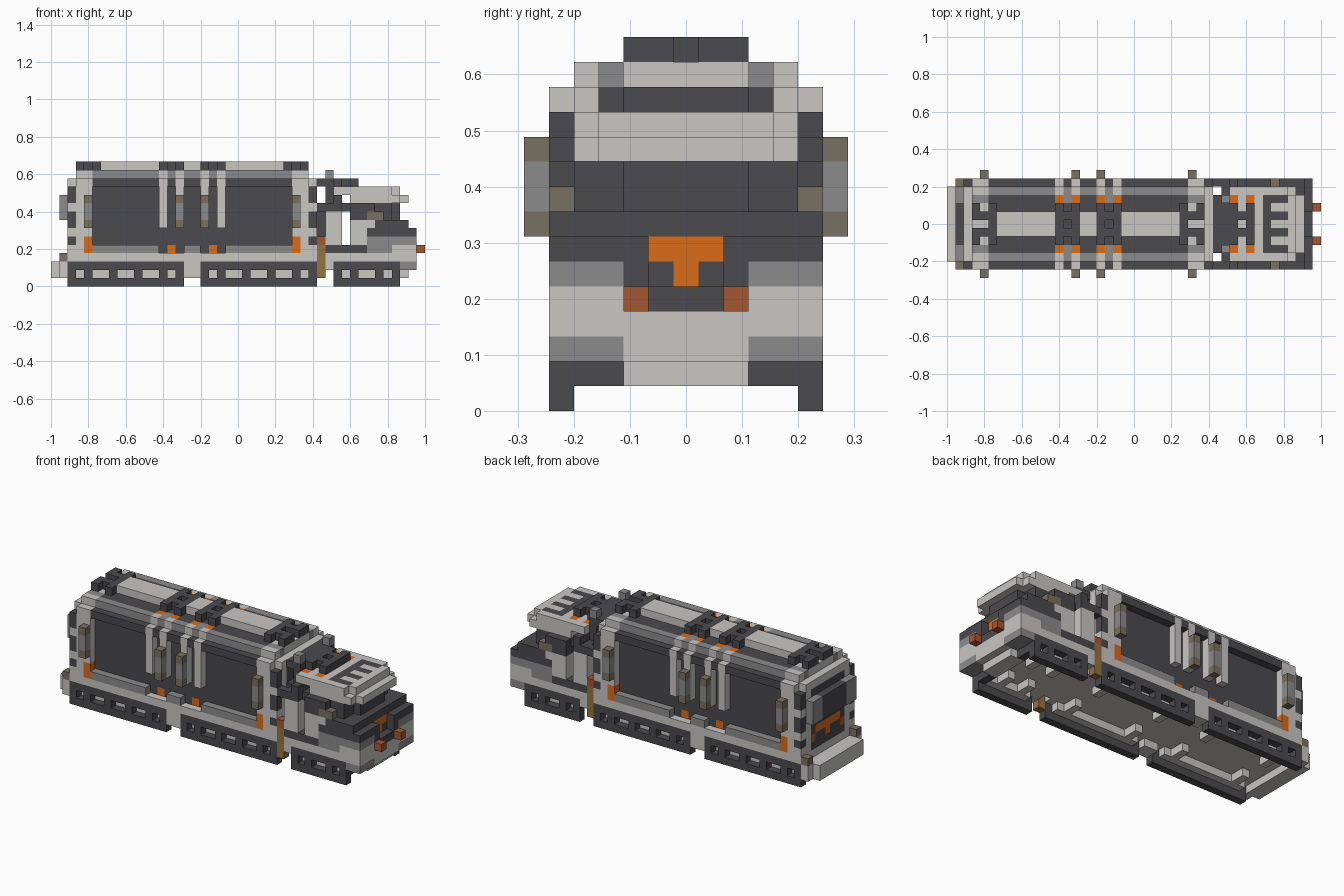
import bpy, bmesh
from mathutils import Vector

if "Cube" in bpy.data.objects:
    bpy.data.objects.remove(bpy.data.objects["Cube"], do_unlink=True)

UNIT = 2 / 45
COLOURS = {
    "dark": (0.069, 0.069, 0.077), "mid": (0.26, 0.26, 0.26),
    "light": (0.58, 0.57, 0.55), "orange": (0.71, 0.15, 0.01),
    "rust": (0.37, 0.095, 0.034), "brown": (0.188, 0.16, 0.124),
    "ochre": (0.3, 0.17, 0.05),
}
NAMES = list(COLOURS)
materials = []
for name, rgb in COLOURS.items():
    m = bpy.data.materials.new(name + " paint")
    m.use_nodes = True
    m.diffuse_color = (*rgb, 1)
    m.node_tree.nodes["Principled BSDF"].inputs["Base Color"].default_value = (*rgb, 1)
    materials.append(m)

cells = {}
part = "chassis"


def fill(colour, xs, ys, zs):
    """Fill block ranges, mirrored in y; a colour of None carves."""
    for i in range(*xs):
        for a in range(*ys):
            for k in range(*zs):
                for j in {a, -a}:
                    if colour:
                        cells[i, j, k] = (part, colour)
                    else:
                        cells.pop((i, j, k), None)


# Chassis and bumpers
fill("light", (2, 44), (0, 6), (2, 4))
fill("mid", (42, 44), (3, 6), (2, 3))
fill("light", (16, 18), (4, 6), (1, 2))
fill("dark", (41, 42), (3, 6), (1, 2))
fill("light", (41, 43), (0, 3), (1, 2))
part = "rear_bumper"
fill("light", (0, 2), (0, 5), (1, 3))
fill("light", (1, 2), (5, 6), (1, 3))
fill("brown", (1, 2), (5, 6), (3, 4))

# Side track skirts with a repeating row of openings
part = "track_skirts"
for start, end in ((2, 16), (18, 32), (34, 42)):
    fill("dark", (start, end), (5, 6), (0, 3))
    fill("light", (start + 1, end - 1), (4, 5), (1, 2))
    for i in (start + 2, end - 3):
        fill("light", (i, i + 1), (2, 4), (1, 2))
    openings = [start + 1, end - 2]
    for s in range(start + 3, end - 3, 3):
        openings += [s, s + 1]
    for i in openings:
        fill(None, (i, i + 1), (5, 6), (1, 2))

# Main container with stepped roof
part = "container"
fill("dark", (3, 31), (0, 5), (4, 13))
fill("dark", (3, 31), (5, 6), (12, 13))
fill("dark", (3, 31), (0, 4), (13, 14))
fill("mid", (3, 31), (4, 5), (13, 14))
fill("light", (6, 28), (0, 2), (14, 15))
for a, b in ((5, 13), (16, 18), (21, 29)):
    fill("mid", (a, b), (5, 6), (4, 5))
for i in (14, 19):
    fill("orange", (i, i + 1), (4, 5), (4, 5))

# End frames with corner blocks
part = "end_frames"
for a, post, corner in ((3, 4, 2), (29, 29, 31)):
    fill("light", (a, a + 2), (0, 6), (4, 13))
    fill("light", (a, a + 2), (0, 5), (13, 14))
    fill("mid", (a, a + 2), (3, 4), (13, 14))
    fill("orange", (post, post + 1), (5, 6), (4, 6))
    fill("light", (corner, corner + 1), (4, 6), (4, 12))
    fill("light", (corner, corner + 1), (0, 5), (12, 13))
    for lo, hi in ((5, 6), (7, 9), (10, 12)):
        fill("dark", (corner, corner + 1), (5, 6), (lo, hi))
    fill("dark", (corner, corner + 1), (0, 4), (4, 12))
fill("light", (30, 31), (5, 6), (12, 13))

# Rear door
part = "rear_door"
fill("dark", (1, 2), (0, 4), (8, 11))
fill("mid", (1, 2), (3, 5), (8, 11))
fill("orange", (2, 3), (0, 3), (6, 7))
fill("orange", (2, 3), (0, 1), (5, 6))
fill("rust", (2, 3), (3, 4), (5, 6))

# Straps over the container
part = "straps"
for a in (13, 18):
    fill("mid", (a, a + 3), (3, 5), (13, 14))
    for i in (a, a + 2):
        fill("light", (i, i + 1), (4, 5), (13, 14))
        fill("light", (i, i + 1), (5, 6), (7, 13))
        fill("orange", (i, i + 1), (3, 4), (13, 14))

# Canisters on the sides
part = "side_canisters"
for i in (4, 15, 18, 29):
    fill("mid", (i, i + 1), (6, 7), (8, 10))
    for k in (7, 10):
        fill("brown", (i, i + 1), (6, 7), (k, k + 1))

# H-shaped clamps along the roof
part = "roof_clamps"


def clamp(a, z):
    for i in (a, a + 2):
        fill("dark", (i, i + 1), (0, 3), (z, z + 1))
    fill(None, (a + 1, a + 2), (0, 3), (z, z + 1))
    fill("dark", (a + 1, a + 2), (1, 2), (z, z + 1))


for a in (3, 13, 18, 28):
    clamp(a, 14)
for i in (3, 30):
    fill(None, (i, i + 1), (0, 1), (14, 15))

# Coupling between container and cab
part = "coupling"
fill("dark", (32, 34), (0, 4), (4, 10))
fill(None, (32, 33), (4, 6), (2, 5))
fill("ochre", (32, 33), (5, 6), (1, 5))
fill("rust", (32, 33), (5, 6), (5, 6))
fill("dark", (32, 33), (5, 6), (9, 10))

# Cab body and windows
part = "cab"
fill("dark", (33, 38), (0, 6), (4, 5))
fill("mid", (38, 41), (0, 6), (4, 5))
fill("light", (41, 44), (0, 6), (4, 5))
fill("light", (33, 35), (4, 6), (5, 9))
fill("dark", (33, 35), (4, 6), (9, 10))
fill("dark", (34, 35), (4, 6), (10, 11))
fill("dark", (33, 35), (0, 4), (5, 12))
fill("light", (36, 40), (0, 6), (5, 8))
fill("mid", (38, 41), (0, 6), (5, 6))
fill("dark", (39, 43), (0, 6), (7, 8))
fill("dark", (38, 43), (0, 6), (6, 7))
fill("dark", (43, 44), (2, 6), (6, 7))
fill("dark", (41, 43), (0, 3), (5, 6))
fill("mid", (41, 44), (3, 6), (5, 6))
fill("dark", (43, 44), (2, 3), (5, 6))
fill("dark", (35, 41), (0, 5), (8, 10))
fill("dark", (41, 42), (0, 3), (8, 10))
fill("dark", (36, 39), (5, 6), (8, 10))
fill("brown", (38, 40), (5, 6), (8, 9))
fill("mid", (39, 40), (4, 5), (8, 9))
fill(None, (35, 36), (0, 6), (5, 9))

# Nose details
part = "nose"
fill("dark", (43, 44), (0, 2), (4, 5))
fill("orange", (42, 43), (0, 2), (6, 7))
fill("orange", (42, 43), (0, 1), (5, 6))
fill("rust", (44, 45), (2, 3), (4, 5))

# Cab roof with rounded corners, its own clamp and vents
part = "cab_roof"
for side, trim in (((0, 4), 0), ((4, 5), 1)):
    fill("light", (36, 43 - trim), side, (10, 11))
    fill("light", (34, 42 - trim), side, (11, 12))
fill("dark", (32, 34), (0, 4), (12, 13))
fill("mid", (33, 34), (3, 4), (13, 14))
for i in (34, 36):
    fill("orange", (i, i + 1), (3, 4), (11, 12))
clamp(34, 12)
fill("dark", (38, 39), (0, 4), (11, 12))
for j in (1, 3):
    fill("dark", (39, 41), (j, j + 1), (11, 12))

# Turn each part's blocks into outer faces only
SIDES = [Vector(d) for d in ((1, 0, 0), (-1, 0, 0), (0, 1, 0), (0, -1, 0), (0, 0, 1), (0, 0, -1))]
meshes = {}
for cell, (name, colour) in cells.items():
    if name not in meshes:
        meshes[name] = bmesh.new()
    centre = Vector(cell) + Vector((-22, 0, 0.5))
    for d in SIDES:
        if tuple(int(c + s) for c, s in zip(cell, d)) in cells:
            continue
        u = Vector((d.y, d.z, d.x)) / 2
        v = d.cross(u)
        ring = [centre + d / 2 + p for p in (u + v, v - u, -u - v, u - v)]
        face = meshes[name].faces.new([meshes[name].verts.new(p * UNIT) for p in ring])
        face.material_index = NAMES.index(colour)

for name, bm in meshes.items():
    bmesh.ops.remove_doubles(bm, verts=bm.verts, dist=0.001)
    bmesh.ops.dissolve_limit(bm, angle_limit=0.01, verts=bm.verts, edges=bm.edges,
                             delimit={"MATERIAL"})
    mesh = bpy.data.meshes.new(name)
    bm.to_mesh(mesh)
    bm.free()
    for m in materials:
        mesh.materials.append(m)
    bpy.context.collection.objects.link(bpy.data.objects.new(name, mesh))
